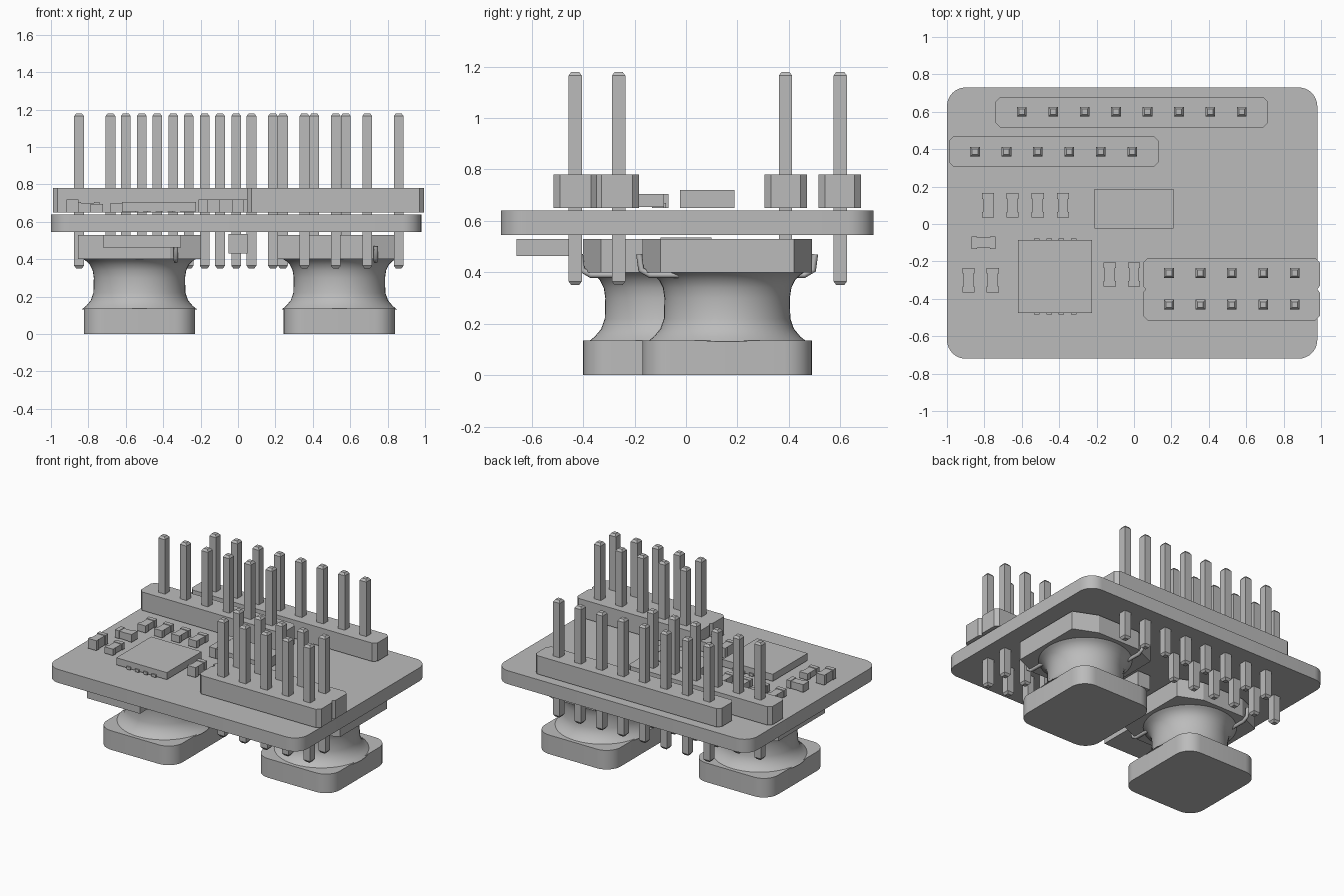
import bpy, bmesh, math
from mathutils import Vector

cube = bpy.data.objects.get("Cube")
if cube:
    bpy.data.objects.remove(cube, do_unlink=True)

# One plain grey for everything
grey = bpy.data.materials.new("plain grey")
grey.use_nodes = True
grey.diffuse_color = (0.5, 0.5, 0.5, 1)
grey.node_tree.nodes["Principled BSDF"].inputs["Base Color"].default_value = (0.5, 0.5, 0.5, 1)


def finish(name, bm, smooth=False):
    bmesh.ops.recalc_face_normals(bm, faces=bm.faces[:])
    mesh = bpy.data.meshes.new(name)
    bm.to_mesh(mesh)
    bm.free()
    obj = bpy.data.objects.new(name, mesh)
    bpy.context.collection.objects.link(obj)
    mesh.materials.append(grey)
    if smooth:
        bpy.ops.object.select_all(action='DESELECT')
        obj.select_set(True)
        bpy.context.view_layer.objects.active = obj
        bpy.ops.object.shade_smooth_by_angle(angle=math.radians(35))
    return obj


def add_loft(bm, rings):
    """Skin a stack of equal rings and cap both ends."""
    rows = [[bm.verts.new(p) for p in ring] for ring in rings]
    n = len(rows[0])
    for a, b in zip(rows, rows[1:]):
        for i in range(n):
            j = (i + 1) % n
            bm.faces.new((a[i], a[j], b[j], b[i]))
    bm.faces.new(rows[0][::-1])
    bm.faces.new(rows[-1])


def add_prism(bm, outline, z0, z1):
    add_loft(bm, [[(x, y, z) for x, y in outline] for z in (z0, z1)])


def rounded(cx, cy, w, d, r, steps=8):
    pts = []
    for k, (sx, sy) in enumerate(((1, 1), (-1, 1), (-1, -1), (1, -1))):
        for i in range(steps + 1):
            a = math.pi / 2 * (k + i / steps)
            pts.append((cx + sx * (w / 2 - r) + r * math.cos(a),
                        cy + sy * (d / 2 - r) + r * math.sin(a)))
    return pts


def rect(cx, cy, w, d):
    return [(cx + sx * w / 2, cy + sy * d / 2) for sx, sy in ((1, 1), (-1, 1), (-1, -1), (1, -1))]


# Circuit board
bm = bmesh.new()
add_prism(bm, rounded(-0.01, 0.005, 1.98, 1.45, 0.1), 0.545, 0.64)
finish("circuit_board", bm, True)

# Pin headers: housing plus square pins with tapered tips
PITCH = 0.168


def header(name, x0, x1, y0, y1, first, count, rows, notch=False):
    c, m = 0.025, (y0 + y1) / 2
    right = [(x1, y0 + c), (x1, y1 - c)]
    left = [(x0, y1 - c), (x0, y0 + c)]
    if notch:
        right[1:1] = [(x1, m - .02), (x1 - .015, m), (x1, m + .02)]
        left[1:1] = [(x0, m + .02), (x0 + .015, m), (x0, m - .02)]
    outline = [(x0 + c, y0), (x1 - c, y0)] + right + [(x1 - c, y1), (x0 + c, y1)] + left
    bm = bmesh.new()
    add_prism(bm, outline, 0.65, 0.78)
    finish(name + "_housing", bm)
    bm = bmesh.new()
    for y in rows:
        for i in range(count):
            x = first + i * PITCH
            add_loft(bm, [[(px, py, z) for px, py in rect(x, y, s, s)]
                          for z, s in ((.35, .03), (.365, .052), (1.165, .052), (1.18, .03))])
    finish(name + "_pins", bm)


header("back_header", -.74, .715, .515, .68, -.6, 8, [.6])
header("middle_header", -.99, .13, .305, .47, -.85, 6, [.387])
header("double_header", .047, .995, -.515, -.183, .187, 5, [-.262, -.431], True)

# Inductors under the board
PROFILE = [(.13, .31), (.15, .285), (.18, .26), (.22, .246), (.30, .244),
           (.34, .25), (.37, .265), (.39, .285), (.41, .315)]


def inductor(name, cx, cy):
    bm = bmesh.new()
    add_prism(bm, rounded(cx, cy, .595, .66, .11), 0, .135)
    finish(name + "_base", bm, True)
    bm = bmesh.new()
    n = 48
    add_loft(bm, [[(cx + r * math.cos(math.tau * i / n), cy + r * math.sin(math.tau * i / n), z)
                   for i in range(n)] for z, r in PROFILE])
    finish(name + "_winding", bm, True)
    # top flange with cut corners
    w, d, c, e = .328, .33, .165, .07
    corner = [(w, d - e), (w - c, d)]
    outline = corner + [(-x, y) for x, y in corner[::-1]]
    outline += [(-x, -y) for x, y in outline]
    bm = bmesh.new()
    add_prism(bm, [(cx + x, cy + y) for x, y in outline], .4, .53)
    finish(name + "_flange", bm)
    # wire ends hooked over the flange
    for s, side in ((1, "front"), (-1, "back")):
        curve = bpy.data.curves.new(name + "_wire_" + side, 'CURVE')
        curve.dimensions = '3D'
        curve.bevel_depth = .012
        curve.bevel_resolution = 2
        curve.use_fill_caps = True
        path = [(-.18, .39), (-.30, .39), (-.335, .41), (-.342, .47)]
        spline = curve.splines.new('POLY')
        spline.points.add(len(path) - 1)
        for p, (y, z) in zip(spline.points, path):
            p.co = (cx + s * .195, cy + s * y, z, 1)
        curve.materials.append(grey)
        bpy.context.collection.objects.link(bpy.data.objects.new(curve.name, curve))


inductor("right_inductor", -.527, -.07)
inductor("left_inductor", .542, .16)

# Small parts under the board
bm = bmesh.new()
add_prism(bm, rect(-.513, -.54, .415, .24), .463, .53)
finish("lower_diode", bm)
bm = bmesh.new()
add_prism(bm, rect(0, 0, .1, .2), .43, .535)
finish("lower_capacitor", bm)

# Main chip with edge pads
bm = bmesh.new()
add_prism(bm, rect(-.422, -.28, .395, .39), .655, .705)
for i in range(4):
    for y in (-.478, -.082):
        add_prism(bm, rect(-.52 + i * .066, y, .03, .01), .65, .67)
finish("main_chip", bm)

# Large surface part: body and two end terminals
bm = bmesh.new()
add_prism(bm, rect(0, .082, .32, .21), .65, .718)
for s in (-1, 1):
    add_prism(bm, rect(s * .184, .082, .052, .212), .65, .72)
finish("power_resistor", bm)


# Small chip parts: narrow body between wider end caps
def chip_part(name, x, y, top, turned=False):
    bm = bmesh.new()
    for off, length, width, z in ((0, .08, .055, top - .004),
                                  (-.05, .03, .065, top), (.05, .03, .065, top)):
        if turned:
            add_prism(bm, rect(x + off, y, length, width), .65, z)
        else:
            add_prism(bm, rect(x, y + off, width, length), .65, z)
    finish(name, bm)


for i, x in enumerate((-.78, -.65, -.515, -.38)):
    chip_part(f"rear_chip_part_{i + 1}", x, .1, .70)
chip_part("side_chip_part", -.805, -.1, .705, True)
for i, (x, y, top) in enumerate(((-.885, -.3, .72), (-.755, -.3, .695),
                                 (-.13, -.27, .72), (0, -.27, .72))):
    chip_part(f"front_chip_part_{i + 1}", x, y, top)
